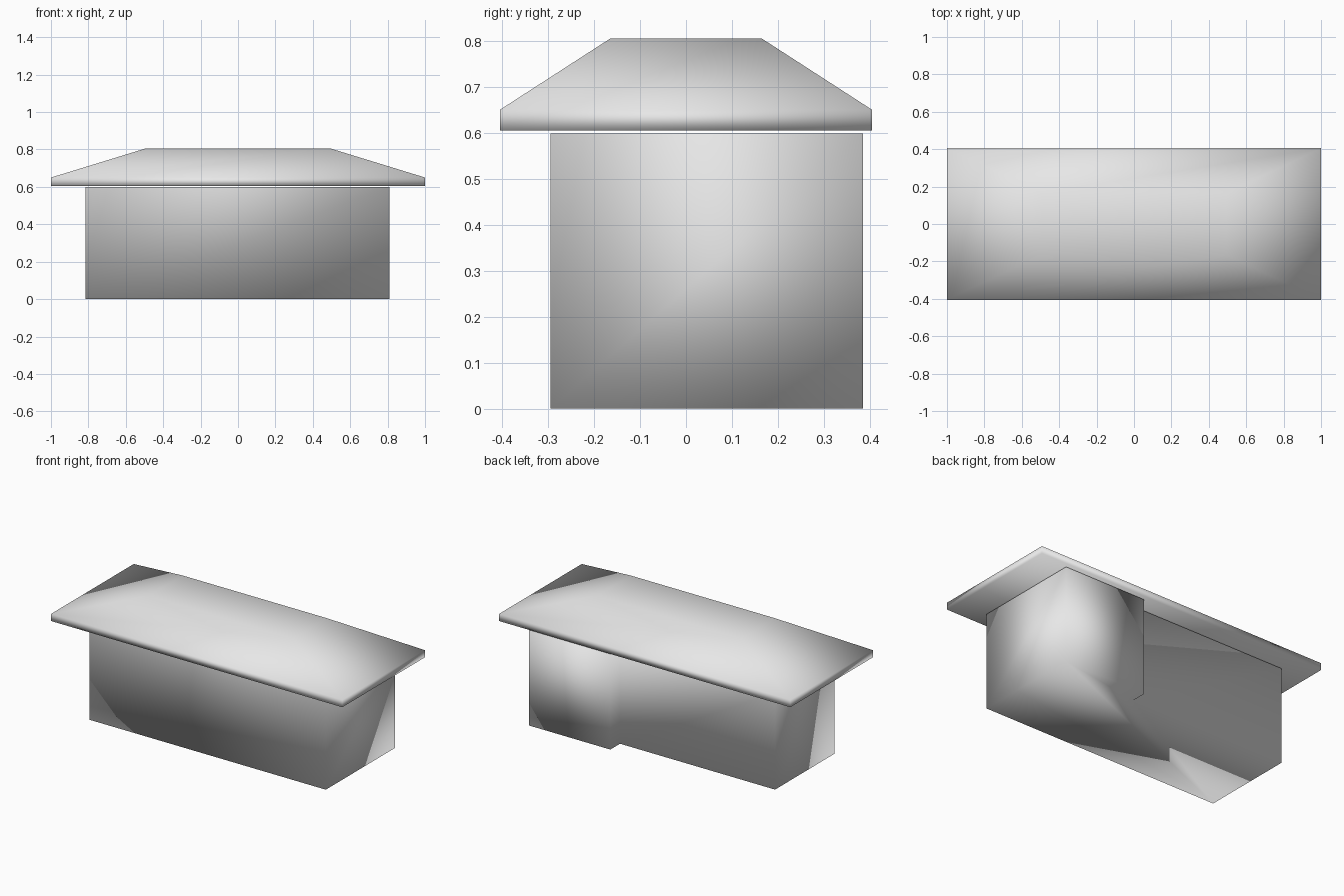
import bpy
import bmesh

old = bpy.data.objects.get("Cube")
if old:
    bpy.data.objects.remove(old, do_unlink=True)

# One plain grey for the whole model
grey = bpy.data.materials.new("plain_grey")
grey.use_nodes = True
colour = (0.8, 0.8, 0.8, 1)
grey.diffuse_color = colour
grey.node_tree.nodes["Principled BSDF"].inputs["Base Color"].default_value = colour


def rectangle(half_x, half_y):
    return [(-half_x, -half_y), (half_x, -half_y), (half_x, half_y), (-half_x, half_y)]


def stacked_solid(name, rings, sharp_rule=None):
    """Join horizontal outlines, given as (height, points), into a smooth closed solid."""
    bm = bmesh.new()
    loops = [[bm.verts.new((x, y, z)) for x, y in points] for z, points in rings]
    for low, high in zip(loops, loops[1:]):
        for i in range(len(low)):
            j = (i + 1) % len(low)
            bm.faces.new((low[i], low[j], high[j], high[i]))
    bm.faces.new(reversed(loops[0]))
    bm.faces.new(loops[-1])
    bmesh.ops.recalc_face_normals(bm, faces=bm.faces)
    for face in bm.faces:
        face.smooth = True
    if sharp_rule:
        for edge in bm.edges:
            edge.smooth = not sharp_rule(edge)
    mesh = bpy.data.meshes.new(name)
    bm.to_mesh(mesh)
    bm.free()
    mesh.materials.append(grey)
    obj = bpy.data.objects.new(name, mesh)
    bpy.context.collection.objects.link(obj)
    return obj


# Walls: long block with a shallow wing projecting at the back left
left, right, front, back, wing_back, wing_x = 0.81, -0.815, -0.295, 0.29, 0.385, 0.25
plan = [(right, front), (left, front), (left, wing_back),
        (wing_x, wing_back), (wing_x, back), (right, back)]
wall_top = 0.598


def wall_rim(edge):
    """Keep the wall top crisp, except around the wing."""
    at_top = all(v.co.z > wall_top - 0.01 for v in edge.verts)
    return at_top and any(v.co.x < 0 or v.co.y < 0 for v in edge.verts)


stacked_solid("walls", [(0, plan), (wall_top, plan)], wall_rim)

# Roof: thin eaves band under a sloped, flat-topped hip
eaves = rectangle(1.0, 0.405)
stacked_solid("hip_roof", [(0.605, eaves), (0.65, eaves), (0.805, rectangle(0.495, 0.165))])
